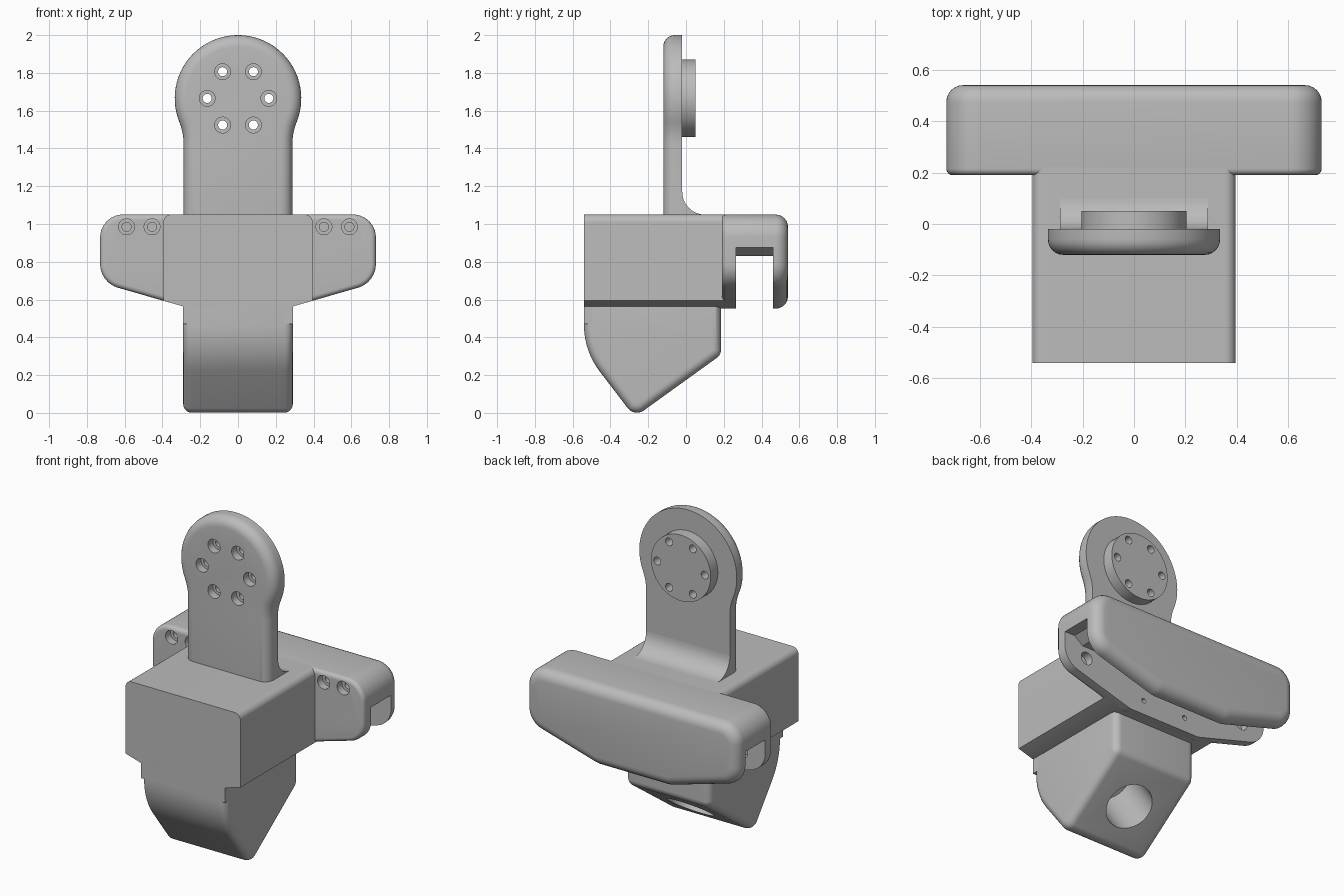
import bpy, bmesh, math
from mathutils import Vector, Matrix

cube = bpy.data.objects.get("Cube")
if cube:
    bpy.data.objects.remove(cube, do_unlink=True)

grey = bpy.data.materials.new("plain grey")
grey.use_nodes = True
grey.diffuse_color = (0.5, 0.5, 0.5, 1)
grey.node_tree.nodes["Principled BSDF"].inputs["Base Color"].default_value = (0.5, 0.5, 0.5, 1)


def finish(name, bm):
    bmesh.ops.recalc_face_normals(bm, faces=bm.faces)
    mesh = bpy.data.meshes.new(name)
    bm.to_mesh(mesh)
    bm.free()
    mesh.materials.append(grey)
    obj = bpy.data.objects.new(name, mesh)
    bpy.context.collection.objects.link(obj)
    return obj


def rounded(corners, steps=8):
    """Outline from (u, v, radius) corners."""
    pts = []
    for i, (u, v, r) in enumerate(corners):
        p = Vector((u, v))
        if r == 0:
            pts.append(p)
            continue
        a = (Vector(corners[i - 1][:2]) - p).normalized()
        b = (Vector(corners[(i + 1) % len(corners)][:2]) - p).normalized()
        half = a.angle(b) / 2
        centre = p + (a + b).normalized() * r / math.sin(half)
        t = r / math.tan(half)
        s, e = p + a * t - centre, p + b * t - centre
        for k in range(steps + 1):
            pts.append(centre + s.lerp(e, k / steps).normalized() * r)
    return pts


def mirrored(half):
    return half + [(-c[0],) + tuple(c[1:]) for c in reversed(half)]


def extrude(name, pts, axis, lo, hi, bevel_lo=0, bevel_hi=0):
    """Extrude an outline along x or y, rounding the rim of either end."""
    n = 0 if axis == "x" else 1
    bm = bmesh.new()
    verts = [bm.verts.new((lo, u, v) if n == 0 else (u, lo, v)) for u, v in pts]
    face = bm.faces.new(verts)
    new = bmesh.ops.extrude_face_region(bm, geom=[face])["geom"]
    for v in new:
        if isinstance(v, bmesh.types.BMVert):
            v.co[n] = hi
    bmesh.ops.recalc_face_normals(bm, faces=bm.faces)
    for pos, size in ((lo, bevel_lo), (hi, bevel_hi)):
        if size:
            rim = [e for e in bm.edges if all(abs(v.co[n] - pos) < 1e-5 for v in e.verts)]
            bmesh.ops.bevel(bm, geom=rim, offset=size, segments=6, profile=0.5,
                            affect="EDGES", clamp_overlap=False)
    return finish(name, bm)


def rods(name, spots, radius, lo, hi, sides=32):
    """Cylinders along y at the (x, z) spots."""
    bm = bmesh.new()
    for x, z in spots:
        place = Matrix.Translation((x, (lo + hi) / 2, z)) @ Matrix.Rotation(math.pi / 2, 4, "X")
        bmesh.ops.create_cone(bm, cap_ends=True, segments=sides, radius1=radius,
                              radius2=radius, depth=hi - lo, matrix=place)
    return finish(name, bm)


def cut(obj, cutter):
    mod = obj.modifiers.new("cut", "BOOLEAN")
    mod.operation = "DIFFERENCE"
    mod.solver = "EXACT"
    mod.object = cutter
    bpy.context.view_layer.objects.active = obj
    bpy.ops.object.modifier_apply(modifier=mod.name)


# Body block with sloping lower edges
body = extrude("body", rounded(mirrored([
    (0.395, 1.05, 0.04), (0.395, 0.594, 0), (0.25, 0.552, 0)])), "y", -0.54, 0.22)

# Crossbar
outline = rounded(mirrored([(0.73, 1.05, 0.12), (0.73, 0.69, 0.13), (0.25, 0.552, 0.15)]))
crossbar = extrude("crossbar", outline, "y", 0.19, 0.54, 0.025, 0.065)
slot = extrude("slot_cutter", rounded(mirrored([
    (0.9, 0.875, 0), (0.9, 0.3, 0)])[:2] + mirrored([(0.9, 0.3, 0)])[1:] + [
    (-0.9, 0.875, 0), (-0.66, 0.875, 0), (-0.6, 0.83, 0), (0.6, 0.83, 0), (0.66, 0.875, 0)]),
    "y", 0.265, 0.46)
screws = [(s * x, 0.985) for s in (-1, 1) for x in (0.455, 0.59)]
cutters = [
    slot,
    rods("screw_head_cutter", screws, 0.042, 0.1, 0.24),
    rods("screw_cutter", screws, 0.024, 0.15, 0.4),
    rods("inner_hole_cutter", [(s * 0.57, 0.76) for s in (-1, 1)], 0.04, 0.215, 0.3),
    rods("pin_hole_cutter", [(s * 0.15, 0.64) for s in (-1, 1)], 0.015, 0.225, 0.3),
]
for c in cutters:
    cut(crossbar, c)

# Pointed lower housing with an angled round opening
housing = extrude("lower_housing", rounded([
    (-0.54, 0.6, 0), (-0.54, 0.328, 0.4), (-0.272, -0.022, 0.06),
    (0.185, 0.307, 0.05), (0.185, 0.6, 0)]), "x", -0.29, 0.29, 0.045, 0.045)
bm = bmesh.new()
bmesh.ops.create_cone(bm, cap_ends=True, segments=48, radius1=0.14, radius2=0.14, depth=0.6,
                      matrix=Matrix.Translation((0, -0.06, 0.17)) @ Matrix.Rotation(0.61, 4, "X"))
opening = finish("opening_cutter", bm)
cutters.append(opening)
cut(housing, opening)
lip = extrude("front_lip", [(-0.29, 0.47), (0.29, 0.47), (0.29, 0.6), (-0.29, 0.6)],
              "y", -0.54, -0.45)

# Upright arm: round head blended into a straight neck
head_z, head_r, neck, blend = 1.665, 0.335, 0.288, 0.3
cx = neck + blend
cz = head_z - math.sqrt((head_r + blend) ** 2 - cx ** 2)
join = math.atan2(cz - head_z, cx)
half = [(0, head_z + head_r)]
for k in range(1, 25):
    a = math.pi / 2 + (join - math.pi / 2) * k / 24
    half.append((head_r * math.cos(a), head_z + head_r * math.sin(a)))
for k in range(1, 9):
    a = math.pi + join * (1 - k / 8)
    half.append((cx + blend * math.cos(a), cz + blend * math.sin(a)))
half.append((neck, 0.9))
arm = extrude("arm", half + [(-x, z) for x, z in reversed(half[1:])], "y", -0.12, -0.02, 0.06)
boss = rods("round_boss", [(0, head_z)], 0.205, -0.04, 0.05, 64)

# Ring of bolt holes through the arm and boss
ring = [(0.163 * math.cos(k * math.pi / 3), head_z + 0.163 * math.sin(k * math.pi / 3))
        for k in range(6)]
bolts = rods("bolt_cutter", ring, 0.024, -0.3, 0.3)
heads = rods("bolt_head_cutter", ring, 0.042, -0.3, -0.07)
cutters += [bolts, heads]
cut(arm, heads)
cut(arm, bolts)
cut(boss, bolts)

# Concave fillet behind the foot of the arm
curve = [(0.1 - 0.12 * math.cos(a), 1.17 - 0.12 * math.sin(a))
         for a in (k * math.pi / 20 for k in range(11))]
fillet = extrude("arm_fillet", [(-0.04, 1.03), (-0.04, 1.17)] + curve + [(0.1, 1.03)],
                 "x", -neck, neck)

for c in cutters:
    bpy.data.objects.remove(c, do_unlink=True)

for obj in (body, crossbar, housing, lip, arm, boss, fillet):
    bpy.ops.object.select_all(action="DESELECT")
    obj.select_set(True)
    bpy.context.view_layer.objects.active = obj
    bpy.ops.object.shade_smooth_by_angle(angle=math.radians(30))
